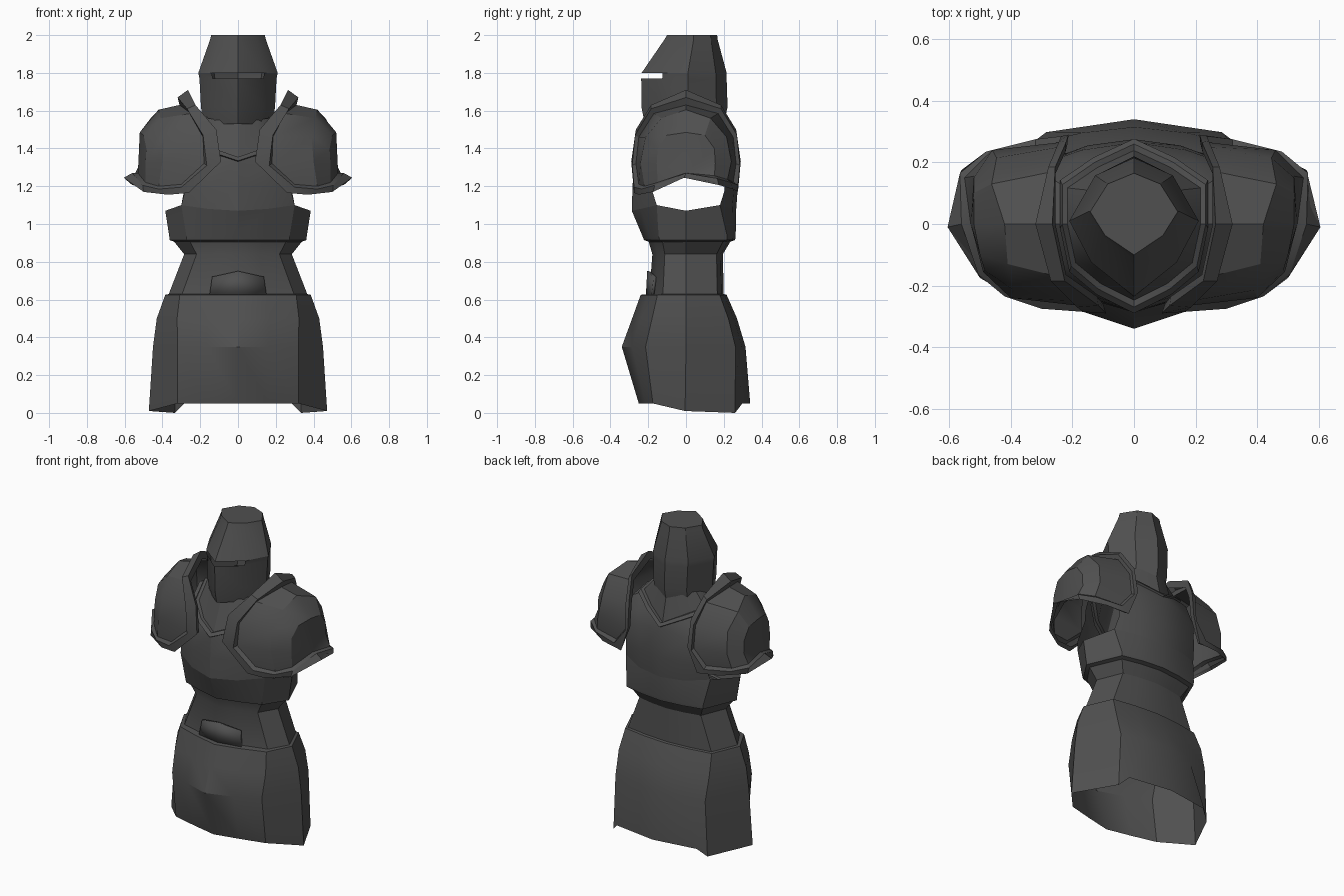
import bpy, bmesh

steel = bpy.data.materials.new("dark_steel")
steel.diffuse_color = (0.08, 0.08, 0.08, 1)


def loft(rows, skip=()):
    """Quads between successive rows of points; skip holds (row, column) holes."""
    out = []
    for i in range(len(rows) - 1):
        for j in range(len(rows[i]) - 1):
            if (i, j) not in skip:
                out.append([rows[i][j], rows[i][j + 1], rows[i + 1][j + 1], rows[i + 1][j]])
    return out


def shell(name, faces, thickness=0, angle=30):
    """Build faces plus their mirror image across x as one merged mesh."""
    bm = bmesh.new()
    for side in (1, -1):
        for f in faces:
            bm.faces.new([bm.verts.new((p[0] * side, p[1], p[2])) for p in f[::side]])
    bmesh.ops.remove_doubles(bm, verts=bm.verts[:], dist=0.0005)
    bmesh.ops.recalc_face_normals(bm, faces=bm.faces[:])
    me = bpy.data.meshes.new(name)
    bm.to_mesh(me)
    bm.free()
    me.materials.append(steel)
    ob = bpy.data.objects.new(name, me)
    bpy.context.collection.objects.link(ob)
    bpy.ops.object.select_all(action='DESELECT')
    ob.select_set(True)
    bpy.context.view_layer.objects.active = ob
    bpy.ops.object.shade_smooth_by_angle(angle=angle * 0.01745)
    if thickness:
        mod = ob.modifiers.new("thickness", 'SOLIDIFY')
        mod.thickness = thickness
        mod.offset = 0
    return ob


def body_ring(w, f, b, z, c=.71):
    """Half outline of the body, front centre to back centre; c sets the corner width."""
    xy = [(0, -f), (c * .51 * w, -.84 * f), (c * w, -.63 * f), (w, .0),
          (c * w, .83 * b), (c * .53 * w, .94 * b), (0, b)]
    return [(x, y, z) for x, y in xy]


def head_ring(w, f, b, c, z):
    """Half outline of the helmet, front ridge to back ridge."""
    return [(0, -f, z), (.66 * w, c - .55 * (f + c), z), (w, c, z),
            (.6 * w, c + .72 * (b - c), z), (0, b, z)]


# Helmet, with an open eye slot in the front
head = [head_ring(.142, .10, .165, .04, 2.0), head_ring(.148, .115, .168, .04, 1.975),
        head_ring(.21, .235, .215, .01, 1.80), head_ring(.204, .237, .215, .01, 1.77),
        head_ring(.196, .236, .22, .01, 1.62), head_ring(.185, .218, .2, .01, 1.53)]
shell("helmet", loft(head, {(2, 0)}) + [head[0]])

# Skirt flaring to an uneven hem, side panels hanging lowest
hem = [(0, -.25, .05), (.16, -.215, .05), (.32, -.175, .05), (.472, -.005, .01),
       (.335, .26, 0), (.285, .298, .05), (0, .34, .05)]
shell("skirt", loft([
    body_ring(.36, .19, .195, .63, .8),
    body_ring(.385, .24, .215, .625, .8),
    body_ring(.43, .285, .27, .50, .75),
    body_ring(.45, .34, .315, .35), hem]))

# Waist
shell("waist", loft([
    body_ring(.345, .2, .24, .915, .75),
    body_ring(.285, .178, .195, .84, .77),
    body_ring(.372, .195, .2, .615, .81)]))

# Raised plate on the front of the waist
shell("waist_plate", loft([
    [(0, -.205, .62), (.15, -.176, .62)],
    [(0, -.198, .75), (.135, -.164, .72)]]), .015)

# Lower breastplate band with a bottom lip
rib = [(0, -.287, 1.07), (.16, -.24, 1.08), (.3, -.155, 1.1), (.385, 0, 1.07),
       (.3, .18, 1.1), (.16, .245, 1.08), (0, .265, 1.07)]
shell("chest_band", loft([
    body_ring(.335, .195, .23, .905, .75),
    body_ring(.362, .222, .26, .915, .75),
    body_ring(.364, .230, .263, .935, .75), rib]))

# Upper breastplate running over the shoulders to the back, leaving arm holes
collar = [(0, -.275, 1.33), (.12, -.215, 1.37), (.21, -.14, 1.44), (.24, 0, 1.52),
          (.24, .13, 1.5), (.13, .205, 1.45), (0, .265, 1.39)]
stations = [
    rib[0:3],
    [(0, -.283, 1.2), (.15, -.24, 1.2), (.28, -.18, 1.18)],
    [collar[0], (.13, -.235, 1.32), (.22, -.185, 1.34)],
    [collar[1], (.17, -.195, 1.38), (.235, -.16, 1.4)],
    [collar[2], (.225, -.13, 1.44), (.25, -.12, 1.44)],
    [collar[3], (.255, .0, 1.52), (.275, .0, 1.51)],
    [collar[4], (.255, .14, 1.49), (.28, .14, 1.48)],
    [collar[5], (.2, .2, 1.42), (.28, .175, 1.4)],
    [collar[6], (.17, .24, 1.35), (.285, .2, 1.33)],
    [(0, .275, 1.2), (.15, .255, 1.2), (.285, .205, 1.18)],
    [rib[6], rib[5], rib[4]]]
shell("breastplate", loft(stations))

# Collar: raised rim, then slope up to the neck
rim = [(x, y + (.012 if y > .05 else -.015), z + .005) for x, y, z in collar]
rim_top = [(x * .97, y * .98, z + .025) for x, y, z in collar]
step = [(x * .9, y * .9, z + .022) for x, y, z in collar]
neck = [(0, -.17, 1.54), (.1, -.14, 1.55), (.16, -.07, 1.56), (.17, .02, 1.58),
        (.15, .11, 1.6), (.09, .165, 1.6), (0, .195, 1.6)]
shell("collar", loft([collar, rim, rim_top, step, neck]))

# Pauldrons: arches run from the front bottom to the top, then mirror to the back
arch_a = [(.3, -.25, 1.21), (.18, -.265, 1.32), (.185, -.25, 1.46), (.25, -.17, 1.585), (.31, 0, 1.63)]
arch_b = [(.42, -.22, 1.2), (.4, -.24, 1.33), (.39, -.215, 1.46), (.41, -.13, 1.56), (.42, 0, 1.605)]
arch_c = [(.49, -.15, 1.22), (.49, -.155, 1.32), (.485, -.15, 1.4), (.5, -.1, 1.47), (.52, 0, 1.485)]
tip = (.53, 0, 1.27)
edge = arch_a[::-1] + [arch_b[0], arch_c[0], tip]
rim_out = [(.32, 0, 1.67), (.27, -.185, 1.61), (.185, -.27, 1.47), (.165, -.285, 1.31),
           (.3, -.275, 1.195), (.42, -.235, 1.185), (.505, -.165, 1.205), (.56, 0, 1.27)]
rim_in = [(.265, 0, 1.71), (.225, -.185, 1.63), (.115, -.265, 1.5), (.09, -.29, 1.33),
          (.26, -.275, 1.165), (.37, -.25, 1.155), (.5, -.175, 1.17), (.605, -.01, 1.245)]
rim_back = [(.255, 0, 1.66), (.22, -.165, 1.59), (.12, -.235, 1.48), (.1, -.26, 1.33),
            (.27, -.25, 1.18), (.38, -.235, 1.175), (.5, -.155, 1.19), (.58, 0, 1.25)]
half = loft([arch_a, arch_b, arch_c, [tip] * 5])
half = [list(dict.fromkeys(f)) for f in half] + loft([edge, rim_out, rim_in, rim_back])


def to_back(p):
    """Mirror to the back, where the rim sits further outward and higher."""
    x, y, z = p
    if y > -.05:
        return p
    out = .68 * max(0, .27 - x) + .06 * min(1, max(0, (x - .25) / .15)) * min(1, -y / .15)
    low = z < 1.25
    return (x + out if low or x < .27 else max(x, min(x + out, .52)), -y, z + (.6 * out if low else 0))


shell("pauldrons", half + [[to_back(p) for p in f[::-1]] for f in half])
